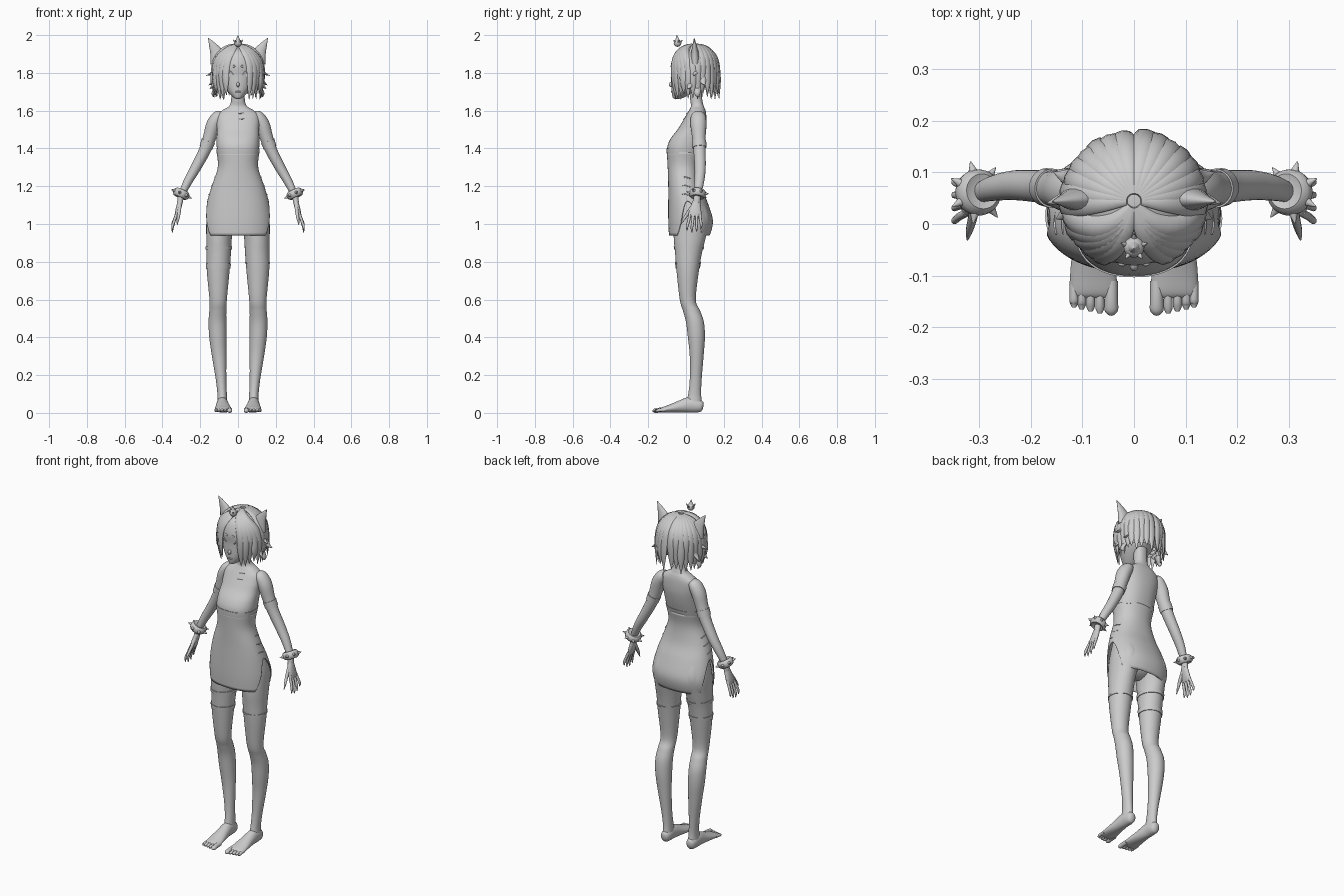
import bpy, bmesh, math, random
from mathutils import Vector, Matrix

if "Cube" in bpy.data.objects:
    bpy.data.objects.remove(bpy.data.objects["Cube"])
random.seed(4)

def smooth(rows, per=5):
    """Catmull-Rom resampling of rows of numbers."""
    out = []
    for i in range(len(rows) - 1):
        a, b, c, d = (rows[min(max(k, 0), len(rows) - 1)] for k in range(i - 1, i + 3))
        for s in range(per):
            t = s / per
            out.append([q + .5 * t * (r - p + t * (2*p - 5*q + 4*r - w + t * (3*(q - r) + w - p)))
                        for p, q, r, w in zip(a, b, c, d)])
    return out + [list(rows[-1])]

def at(rows, z):
    """Linear lookup of a row at height z (either z order)."""
    for a, b in zip(rows, rows[1:]):
        if min(a[0], b[0]) <= z <= max(a[0], b[0]):
            t = (z - a[0]) / ((b[0] - a[0]) or 1)
            return [p + (q - p) * t for p, q in zip(a, b)]
    return rows[0] if abs(z - rows[0][0]) < abs(z - rows[-1][0]) else rows[-1]

def finish(name, bm, mirror=False):
    bmesh.ops.recalc_face_normals(bm, faces=bm.faces)
    me = bpy.data.meshes.new(name)
    bm.to_mesh(me)
    bm.free()
    for p in me.polygons:
        p.use_smooth = True
    me.set_sharp_from_angle(angle=math.radians(50))
    ob = bpy.data.objects.new(name, me)
    bpy.context.collection.objects.link(ob)
    if mirror:
        ob.modifiers.new("mirror", 'MIRROR').use_mirror_merge = False
    return ob

def skin(bm, rings, caps=True):
    vs = [[bm.verts.new(p) for p in r] for r in rings]
    n = len(vs[0])
    for a, b in zip(vs, vs[1:]):
        for i in range(n):
            bm.faces.new((a[i], a[(i+1) % n], b[(i+1) % n], b[i]))
    if caps:
        bm.faces.new(vs[0])
        bm.faces.new(vs[-1])

def oval(a, p):
    c, s = math.cos(a), math.sin(a)
    return math.copysign(abs(c) ** (2/p), c), math.copysign(abs(s) ** (2/p), s)

def section(row, p, n, grow=0):
    """Horizontal ring from (z, centre x, half width, front y, back y)."""
    z, cx, hw, yf, yb = row
    return [(cx + (hw + grow) * u, (yf + yb) / 2 + ((yb - yf) / 2 + grow) * v, z)
            for u, v in (oval(2 * math.pi * i / n, p) for i in range(n))]

def loft(name, rows, mirror=False, p=2, n=32, grow=0):
    bm = bmesh.new()
    skin(bm, [section(r, p, n, grow) for r in rows])
    return finish(name, bm, mirror)

def tube(bm, pts, ref, n=12, per=4):
    """Tapered tube through (x, y, z, radius along ref, other radius)."""
    rows, rings = smooth(pts, per), []
    P = [Vector(r[:3]) for r in rows]
    for i, r in enumerate(rows):
        t = (P[min(i+1, len(P)-1)] - P[max(i-1, 0)]).normalized()
        u = Vector(ref)
        u = (u - t * u.dot(t)).normalized()
        v = t.cross(u)
        rings.append([P[i] + u * max(r[3], .0005) * math.cos(k * 2*math.pi/n)
                      + v * max(r[4], .0005) * math.sin(k * 2*math.pi/n) for k in range(n)])
    skin(bm, rings)

def tubes(name, paths, ref=(0, 1, 0), mirror=True, n=12):
    bm = bmesh.new()
    for p in paths:
        tube(bm, p, ref, n)
    return finish(name, bm, mirror)

def ball(name, c, r, mirror=False):
    bm = bmesh.new()
    bmesh.ops.create_uvsphere(bm, u_segments=24, v_segments=14, radius=1,
                              matrix=Matrix.Translation(c) @ Matrix.Diagonal((*r, 1)))
    return finish(name, bm, mirror)

# Torso and neck
body = smooth([(1.33, 0, .102, -.093, .066), (1.40, 0, .112, -.10, .085), (1.45, 0, .113, -.083, .098),
               (1.50, 0, .112, -.045, .107), (1.54, 0, .114, -.02, .109), (1.58, 0, .108, .003, .107),
               (1.605, 0, .078, .018, .102), (1.625, 0, .047, .026, .094), (1.66, 0, .036, .022, .086),
               (1.74, 0, .036, .015, .085)])
loft("torso", body, p=2.3, n=48)
loft("chest_band", [at(body, z) for z in (1.37, 1.385, 1.40)], p=2.3, n=48, grow=.003)

# Dress with a hem that rises into a slit at each side
dress = smooth([(1.385, 0, .110, -.098, .08), (1.30, 0, .103, -.093, .065), (1.2, 0, .135, -.09, .077),
                (1.12, 0, .159, -.09, .108), (1.03, 0, .175, -.09, .137), (.97, 0, .174, -.088, .132),
                (.92, 0, .166, -.085, .112)])
bm, n = bmesh.new(), 72
rings = []
for j in range(31):
    ring = []
    for i in range(n):
        s = abs(math.cos(2 * math.pi * i / n))
        hem = .94 + .18 * max(0, (s - .82) / .18) ** 1.6
        ring.append(section(at(dress, 1.38 + (hem - 1.38) * j / 30), 2.2, n)[i])
    rings.append(ring)
skin(bm, rings, caps=False)
sol = finish("dress", bm).modifiers.new("cloth", 'SOLIDIFY')
sol.thickness = .004
ball("pelvis", (0, .02, 1.05), (.13, .085, .1))

# Legs, garter bands and stocking edge
leg = smooth([(1.13, .085, .06, -.05, .09), (1.03, .09, .076, -.065, .126), (.93, .1, .068, -.065, .105),
              (.85, .102, .065, -.058, .085), (.75, .105, .06, -.05, .068), (.6, .105, .046, -.033, .052),
              (.54, .107, .045, -.016, .075), (.48, .109, .047, .0, .095), (.4, .107, .045, .01, .1),
              (.3, .1, .038, .02, .093), (.18, .09, .028, .02, .083), (.1, .084, .025, .012, .08),
              (.05, .083, .027, 0, .085)])
loft("leg", leg, mirror=True)
for k, (lo, hi, side) in enumerate([(.865, .882, -1), (.765, .79, -1), (.79, .80, 1)]):
    ob = loft("thigh_band_%d" % k, [at(leg, lo), at(leg, hi)], grow=.004)
    ob.scale.x = side

# Feet and toes
foot = [(.083, .091, .03, .008, .01), (.083, .083, .032, .022, .028), (.083, .06, .038, .029, .036),
        (.083, .02, .043, .031, .041), (.081, -.03, .034, .036, .032), (.079, -.09, .022, .044, .02),
        (.078, -.13, .015, .045, .013), (.078, -.142, .013, .038, .006)]
tubes("foot", [foot], (1, 0, 0), n=24)
toes = []
for k, x in enumerate((.044, .066, .084, .101, .116)):
    r, tip = (.013 if k == 0 else .0085), -.177 + .004 * k
    toes.append([(x, -.11, .016, r, r), (x, -.145, .014, r, r), (x, tip + .01, .011, r, r * .85),
                 (x, tip, .01, .004, .004)])
tubes("toes", toes, (1, 0, 0))

# Arms, sleeve cuffs and hands
arm = [(.085, .065, 1.578, .03, .022), (.105, .065, 1.566, .04, .034), (.13, .066, 1.525, .042, .038),
       (.15, .068, 1.46, .036, .035), (.178, .072, 1.385, .032, .031), (.228, .075, 1.29, .029, .027),
       (.268, .07, 1.22, .025, .023), (.30, .06, 1.15, .019, .017), (.307, .056, 1.115, .02, .015)]
tubes("arm", [arm], n=24)
tubes("sleeve_cuff", [[(.157, .069, 1.44, .038, .037), (.17, .071, 1.405, .037, .035)]], n=24)
palm = [(.304, .057, 1.125, .018, .014), (.312, .052, 1.095, .027, .014), (.322, .048, 1.06, .033, .012),
        (.328, .046, 1.04, .028, .008)]
tubes("palm", [palm], n=16)
fingers = []
for k in range(4):
    y, y2, L = .022 + .017 * k, .006 + .025 * k, (.085, .095, .09, .072)[k]
    fingers.append([(.323, y, 1.058, .008, .008), (.338, (y + y2) / 2, 1.05 - L * .4, .0075, .0075),
                    (.347, y2, 1.05 - L * .75, .0065, .0065), (.346, y2, 1.05 - L, .002, .002)])
fingers.append([(.308, .04, 1.10, .012, .01), (.312, .012, 1.06, .01, .009), (.318, -.012, 1.025, .007, .007),
                (.322, -.03, .995, .002, .002)])
tubes("fingers", fingers, n=10)

# Spiked bracelets
wc, axis = Vector((.301, .061, 1.16)), Vector((.4, -.1, -.9)).normalized()
rot = axis.to_track_quat('Z', 'Y').to_matrix()
bm = bmesh.new()
skin(bm, [[wc + rot @ Vector((r * math.cos(a * math.pi/16), r * math.sin(a * math.pi/16), h)) for a in range(32)]
          for r, h in ((.02, -.016), (.034, -.021), (.043, -.012), (.045, 0), (.043, .012), (.034, .021), (.02, .016))])
finish("bracelet", bm, True)
spikes = []
for k in range(7):
    d = rot @ Vector((math.cos(k * math.tau/7), math.sin(k * math.tau/7), 0))
    spikes.append([(*(wc + d * .042), .009, .009), (*(wc + d * .062), .001, .001)])
tubes("bracelet_spikes", spikes, axis)

# Head and face
head = smooth([(1.663, 0, .01, -.062, -.035), (1.67, 0, .024, -.07, -.01), (1.70, 0, .054, -.076, .04),
               (1.74, 0, .083, -.077, .09), (1.79, 0, .1, -.077, .13), (1.84, 0, .107, -.08, .145),
               (1.89, 0, .098, -.066, .135), (1.92, 0, .072, -.04, .11), (1.938, 0, .02, .01, .06)])
loft("head", head, n=40)

def face(x, z, out=0):
    _, _, hw, yf, yb = at(head, z)
    return (x, (yf + yb) / 2 - (yb - yf) / 2 * math.sqrt(1 - (x / hw) ** 2) - out, z)

ball("eye", face(.048, 1.787, -.003), (.018, .006, .016), True)
tubes("eyelid", [[(*face(.026, 1.79), .003, .002), (*face(.045, 1.807, .002), .004, .003),
                  (*face(.07, 1.795), .003, .002)]], (0, 0, 1))
ball("brow_dot", face(.022, 1.835), (.008, .004, .006), True)
ball("nose", face(0, 1.738), (.009, .014, .013))
ball("mouth", face(0, 1.70), (.018, .004, .004))

# Hair cap trimmed around the face
hc, hr = Vector((0, .045, 1.82)), (.126, .122, .128)
bm = bmesh.new()
bmesh.ops.create_uvsphere(bm, u_segments=40, v_segments=24, radius=1,
                          matrix=Matrix.Translation(hc) @ Matrix.Diagonal((*hr, 1)))
bmesh.ops.delete(bm, geom=[v for v in bm.verts if v.co.z < max(1.72, 1.885 - (v.co.y + .05) * 3)], context='VERTS')
finish("hair_cap", bm)

# Hair locks combed down from the crown
bm = bmesh.new()
angles = [30, 41, 52, 63, 74, 86, 98, 110, 122, 134, 146, 158, 170]
for deg in [s * a for s in (1, -1) for a in angles]:
    pts, k = [], random.uniform(.95, 1.04)
    for th, w in ((6, .008), (25, .017), (45, .022), (65, .024), (88, .023)):
        f = .35 + .65 * min(1, th / 75) if abs(deg) < 80 else 1
        a, t = math.radians(deg * f), math.radians(th)
        pts.append((.131 * math.sin(t) * math.sin(a), .045 - .126 * math.sin(t) * math.cos(a),
                    1.82 + .132 * math.cos(t), w, w * .5))
    a = math.radians(deg)
    tip = random.uniform(1.655, 1.695)
    for r, z, w in ((1.0 * k, 1.75, .019), (.92 * k if abs(deg) < 120 else 1.0 * k, tip, .001)):
        pts.append((.131 * r * math.sin(a), .045 - .128 * r * math.cos(a), z, w, w * .5))
    tube(bm, pts, (math.cos(a), math.sin(a), 0), n=8, per=3)
finish("hair_locks", bm)

# Side flicks of hair
flicks = [[(.11, y, z + .06, .02, .012), (.13, y, z + .02, .016, .01), (x, y2, z, .001, .001)]
          for x, y, y2, z in ((.168, .05, .04, 1.785), (.155, .09, .1, 1.735), (.15, .02, .01, 1.715),
                              (.125, .06, .07, 1.67))]
tubes("hair_flicks", flicks, n=8)

# Animal ears
tubes("ear", [[(.098, .048, 1.86, .026, .05), (.113, .047, 1.905, .02, .037), (.137, .045, 1.95, .01, .018),
               (.158, .043, 1.985, .001, .001)]], n=14)

# Topknot ornament
ball("topknot", (0, -.045, 1.958), (.02, .02, .02))
petals = [[(0, -.045, 1.965, .016, .016), (0, -.048, 2.0, .001, .001)]]
for k in range(5):
    c, s = math.cos(k * math.tau/5 + .3), math.sin(k * math.tau/5 + .3)
    petals.append([(.01 * c, -.045 + .01 * s, 1.955, .009, .009), (.027 * c, -.045 + .027 * s, 1.975, .001, .001)])
tubes("topknot_petals", petals, (.3, .95, .1), mirror=False, n=8)

# Side lacing and collar clasps
tubes("side_lacing", [[(w + .001, -.02, z, .003, .003), (w + .003, .0, z - .004, .004, .004), (w, .025, z - .01, .003, .003)]
                      for z, w in ((1.25, .118), (1.205, .134), (1.16, .149))], (0, 0, 1), n=6)
tubes("collar_clasps", [[(.004, y, z, .003, .003), (.035, y + .003, z + .003, .003, .003)]
                        for y, z in ((.005, 1.585), (-.012, 1.555))], (0, 0, 1), mirror=False, n=6)
